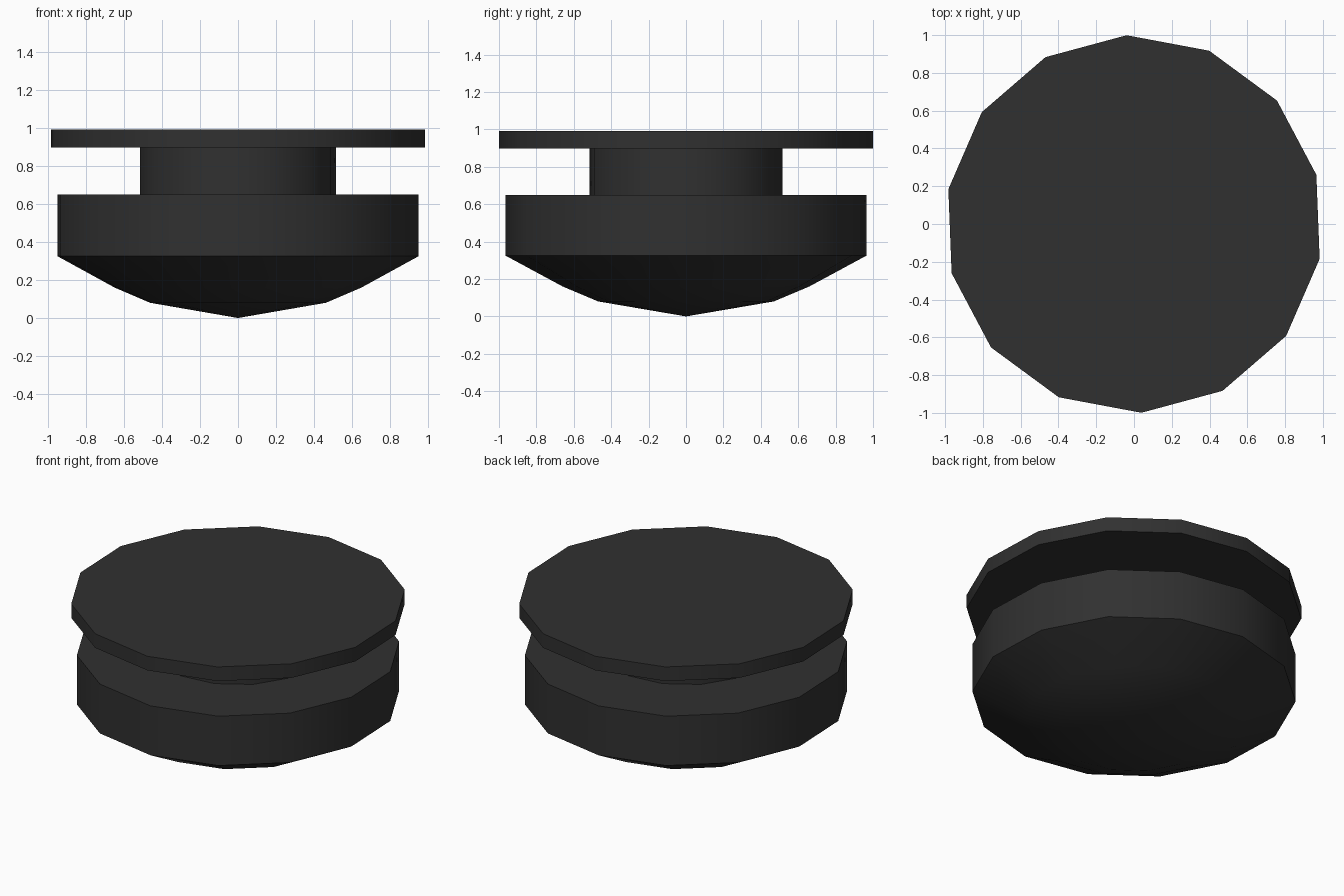
import bpy, math

if "Cube" in bpy.data.objects:
    bpy.data.objects.remove(bpy.data.objects["Cube"])

SIDES = 14
mat = bpy.data.materials.new("dark_rubber")
mat.diffuse_color = (0.03, 0.03, 0.03, 1)
mat.use_nodes = True
mat.node_tree.nodes["Principled BSDF"].inputs["Base Color"].default_value = mat.diffuse_color


def lathe(name, profile, start_deg):
    """Revolve (radius, z) points with 14 sides; radius 0 makes a pole."""
    verts, faces, rings = [], [], []
    for r, z in profile:
        first = len(verts)
        if r == 0:
            verts.append((0, 0, z))
            rings.append([first] * SIDES)
        else:
            for i in range(SIDES):
                a = math.radians(start_deg) + math.tau * i / SIDES
                verts.append((r * math.cos(a), r * math.sin(a), z))
            rings.append(list(range(first, first + SIDES)))
    for lo, hi in zip(rings, rings[1:]):
        for i in range(SIDES):
            j = (i + 1) % SIDES
            quad = [lo[i], lo[j], hi[j], hi[i]]
            faces.append(list(dict.fromkeys(quad)))
    # flat caps on open ends
    if profile[0][0] > 0:
        faces.append(rings[0][::-1])
    if profile[-1][0] > 0:
        faces.append(rings[-1])
    me = bpy.data.meshes.new(name)
    me.from_pydata(verts, [], faces)
    me.materials.append(mat)
    ob = bpy.data.objects.new(name, me)
    bpy.context.collection.objects.link(ob)
    bpy.ops.object.select_all(action='DESELECT')
    ob.select_set(True)
    bpy.context.view_layer.objects.active = ob
    bpy.ops.object.shade_smooth_by_angle(angle=math.radians(30))
    return ob


# domed base with straight wall
lathe("domed_base", [(0, 0), (0.47, 0.08), (0.66, 0.16), (0.966, 0.325), (0.966, 0.65)], 15.1)
# narrow neck, ends tucked into its neighbours
lathe("neck", [(0.518, 0.64), (0.518, 0.905)], 6.4)
# thin top disc
lathe("top_disc", [(1.0, 0.897), (1.0, 0.99)], 15.1)
